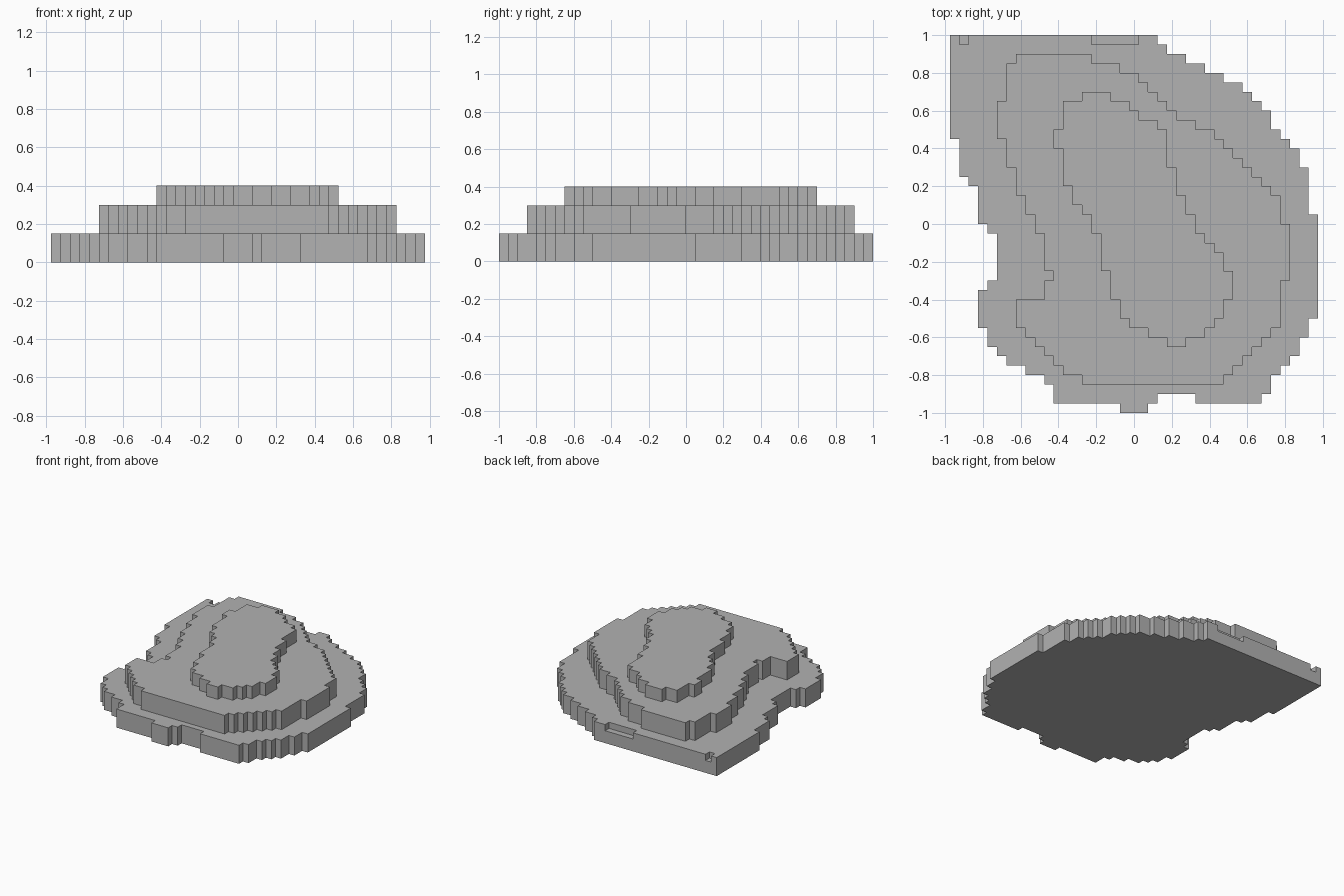
import bpy
import bmesh
from mathutils import Vector

CELL = 0.05

cube = bpy.data.objects.get("Cube")
if cube:
    bpy.data.objects.remove(cube, do_unlink=True)

# Single stone colour
stone = bpy.data.materials.new("stone_grey")
stone.use_nodes = True
grey = (0.445, 0.445, 0.445, 1)
stone.diffuse_color = grey
stone.node_tree.nodes["Principled BSDF"].inputs["Base Color"].default_value = grey


def stepped_slab(name, start, steps, bottom, top):
    """Walk a stair-stepped outline clockwise (across, then up or down) and extrude it."""
    mesh = bpy.data.meshes.new(name)
    bm = bmesh.new()
    x, y = start
    outline = []
    for across, up in steps:
        x += across * CELL
        outline.append(bm.verts.new((x, y, bottom)))
        y += up * CELL
        outline.append(bm.verts.new((x, y, bottom)))
    floor = bm.faces.new(outline)
    raised = bmesh.ops.extrude_face_region(bm, geom=[floor], use_keep_orig=True)["geom"]
    lifted = [item for item in raised if isinstance(item, bmesh.types.BMVert)]
    bmesh.ops.translate(bm, verts=lifted, vec=Vector((0, 0, top - bottom)))
    bmesh.ops.recalc_face_normals(bm, faces=bm.faces)
    bm.to_mesh(mesh)
    bm.free()
    mesh.materials.append(stone)
    slab = bpy.data.objects.new(name, mesh)
    bpy.context.collection.objects.link(slab)
    return slab


def cut_notch(target, left, right):
    """Cut a shallow notch into the top of the back edge."""
    bpy.ops.mesh.primitive_cube_add(size=1, location=((left + right) / 2, 1, 0.15))
    cutter = bpy.context.object
    cutter.name = "notch_cutter"
    cutter.scale = (right - left, 2 * CELL, 2 * CELL)
    cutter.hide_render = True
    cutter.data.materials.append(stone)
    cut = target.modifiers.new("notch", "BOOLEAN")
    cut.operation = "DIFFERENCE"
    cut.solver = "EXACT"
    cut.object = cutter
    bpy.context.view_layer.objects.active = target
    bpy.ops.object.modifier_apply(modifier=cut.name)
    bpy.data.objects.remove(cutter, do_unlink=True)


# Diagonal single-cell stair directions
SE, SW, NW, NE = (1, -1), (-1, -1), (-1, 1), (1, 1)

# Lower terrace: back and left sides, then front, then right side
lower_steps = (
    [(22, -1), SE] + [(2, -1)] * 4
    + [SE, SE, (1, -2), SE, SE, (1, -2), (1, -5), (1, -11)]
    + [(-1, -2)] * 2 + [SW, SW, (-1, -2), SW]
    + [(-7, 1), (-4, -1), SW, (-3, 1), (-7, 2)]
    + [NW, (-2, 1), (-2, 1), NW, (-1, 2), (-1, 4)]
    + [NE, (1, 5), NW, (-1, 4), NW, (-1, 4), (-1, 11)]
)
lower = stepped_slab("lower_terrace", (-0.975, 1), lower_steps, 0, 0.15)

# Notches along the back edge
cut_notch(lower, -0.925, -0.875)
cut_notch(lower, -0.225, 0.025)

# Middle terrace
middle_steps = (
    [(8, -1), (3, -1), (2, -1)] + [SE] * 4
    + [(2, -1)] * 2 + [SE] * 6
    + [(1, -3), (1, -6), (-1, -5)] + [SW] * 6
    + [(-15, 1), (-2, 1)] + [NW] * 4
    + [(-1, 3), (3, 2), NE, (-1, 4)]
    + [(-1, 2)] * 2 + [(-1, 3)] * 2
    + [(-1, 4), (1, 4), NE]
)
stepped_slab("middle_terrace", (-0.625, 0.9), middle_steps, 0.15, 0.3)

# Upper terrace
upper_steps = (
    [(3, -1), (2, -1), SE, (2, -1), (1, -4), (1, -3)]
    + [(1, -2)] * 2 + [SE, SE, (1, -2), (1, -3)]
    + [(-1, -2), SW, SW, (-2, -1)] + [(-2, 1)] * 3
    + [(-1, 2), (-1, 3), (-1, 4), (-1, 2), NW]
    + [(-1, 2), (-1, 4), (-1, 2), (1, 3), (2, 1)]
)
stepped_slab("upper_terrace", (-0.275, 0.7), upper_steps, 0.3, 0.4)
